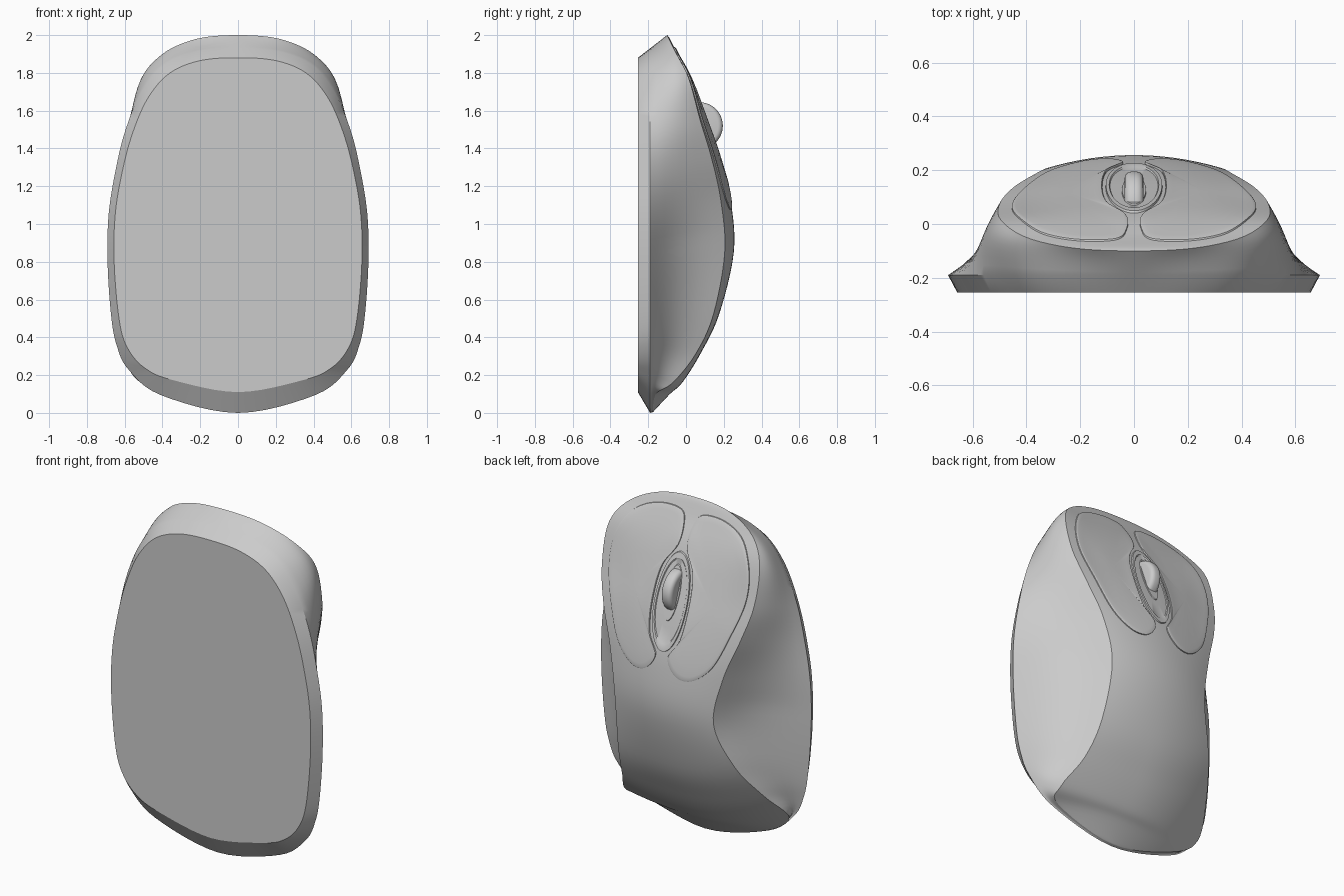
import bpy, bmesh, math
from mathutils import Vector
from mathutils.bvhtree import BVHTree

cube = bpy.data.objects.get("Cube")
if cube:
    bpy.data.objects.remove(cube, do_unlink=True)

grey = bpy.data.materials.new("plain grey")
grey.use_nodes = True
COLOUR = (0.6, 0.6, 0.6, 1)
grey.diffuse_color = COLOUR
grey.node_tree.nodes["Principled BSDF"].inputs["Base Color"].default_value = COLOUR


def finish(bm, name, angle=30):
    """Turn a bmesh into a smooth-shaded object."""
    bmesh.ops.recalc_face_normals(bm, faces=bm.faces)
    mesh = bpy.data.meshes.new(name)
    bm.to_mesh(mesh)
    bm.free()
    mesh.materials.append(grey)
    obj = bpy.data.objects.new(name, mesh)
    bpy.context.collection.objects.link(obj)
    bpy.ops.object.select_all(action='DESELECT')
    obj.select_set(True)
    bpy.context.view_layer.objects.active = obj
    bpy.ops.object.shade_smooth_by_angle(angle=math.radians(angle))
    return obj


def spline(a, b, c, d, u):
    """Catmull-Rom blend of equal-length tuples."""
    return [0.5 * (2 * q + (r - p) * u + (2 * p - 5 * q + 4 * r - s) * u * u
                   + (3 * q - p - 3 * r + s) * u ** 3)
            for p, q, r, s in zip(a, b, c, d)]


# Body stations, nose to tail:
# ridge x, y, z | spine y | rim x, z | base x, z
STATIONS = [
    (0, -.10, 2, -.10, 0, 1.93, 0, 1.88),
    (.22, -.09, 1.98, -.085, .23, 1.91, .2, 1.865),
    (.4, -.05, 1.9, -.045, .4, 1.835, .36, 1.8),
    (.495, .015, 1.77, .025, .515, 1.69, .475, 1.67),
    (.5, .075, 1.55, .11, .595, 1.5, .555, 1.49),
    (.45, .135, 1.35, .18, .645, 1.3, .61, 1.29),
    (.37, .185, 1.12, .237, .685, 1.05, .65, 1.05),
    (.325, .205, .85, .253, .69, .78, .655, .78),
    (.345, .145, .52, .175, .67, .5, .627, .48),
    (.385, .05, .31, .075, .64, .35, .58, .335),
    (.45, -.07, .16, -.02, .58, .23, .49, .235),
    (.4, -.16, .1, -.085, .41, .095, .35, .175),
    (0, -.175, .004, -.175, 0, 0, 0, .11),
]
# The ridge on the right flank sweeps out wider toward the tail
LEAN = {8: (.07, -.015, .07), 9: (.125, -.05, .09), 10: (.125, -.08, .07)}
STATIONS = [s + LEAN.get(k, (0, 0, 0)) for k, s in enumerate(STATIONS)]
BASE_Y, RIM_Y = -.255, -.19
FLANK, TOP, STEPS = 8, 24, 6


def mirrored(station):
    return [-v if i in (0, 4, 6) else v for i, v in enumerate(station)]


def flank(s, ridge, t):
    """Base edge, rim and side wall up to the ridge; full in front, hollow behind."""
    rim = Vector((s[4], RIM_Y, s[5]))
    sag = .045 * math.sin(math.pi * t) * max(-1, min(.75, (t - .4) * 5))
    side = [Vector((s[6], BASE_Y, s[7]))]
    for i in range(FLANK):
        u = i / FLANK
        dip = sag * math.sin(math.pi * u)
        side.append(rim.lerp(ridge, u) - Vector((dip, dip, 0)))
    return side


def section(s, t):
    """Closed cross-section of the body at progress t from nose to tail."""
    rx, ry, rz, spine = s[:4]
    left = Vector((rx, ry, rz))
    right = left + Vector(s[8:])
    top = []
    for i in range(TOP + 1):
        u = 1 - 2 * i / TOP
        edge = left if u > 0 else right
        top.append(Vector((edge.x * u, spine + (edge.y - spine) * u * u,
                           rz + (edge.z - rz) * u * u)))
    far = [Vector((-p.x, p.y, p.z)) for p in reversed(flank(s, right, t))]
    return flank(s, left, t) + top + far


# Body: closed sections lofted from nose to tail
ctrl = [mirrored(STATIONS[1])] + STATIONS + [mirrored(STATIONS[-2])]
spans = len(STATIONS) - 1
bm = bmesh.new()
rows = []
for k in range(spans * STEPS + 1):
    seg = min(k // STEPS, spans - 1)
    s = spline(*ctrl[seg:seg + 4], k / STEPS - seg)
    rows.append([bm.verts.new(p) for p in section(s, k / (spans * STEPS))])
for a, b in zip(rows, rows[1:]):
    n = len(a)
    for i in range(n):
        j = (i + 1) % n
        bm.faces.new((a[i], a[j], b[j], b[i]))
bmesh.ops.remove_doubles(bm, verts=bm.verts, dist=.0005)
bm.normal_update()
tree = BVHTree.FromBMesh(bm)
finish(bm, "mouse_body", 28)


def surface_y(x, z):
    hit = tree.ray_cast(Vector((x, 2, z)), Vector((0, -1, 0)))[0]
    return hit.y if hit else 0


def plate(name, outline, centre, profile):
    """Thin panel hugging the body; profile lists (scale, lift) from the edge in."""
    bm = bmesh.new()
    loops = []
    for scale, lift in profile:
        loop = []
        for x, z in outline:
            px = centre[0] + (x - centre[0]) * scale
            pz = centre[1] + (z - centre[1]) * scale
            loop.append(bm.verts.new((px, surface_y(px, pz) + lift, pz)))
        loops.append(loop)
    n = len(outline)
    for a, b in zip(loops, loops[1:]):
        for i in range(n):
            j = (i + 1) % n
            bm.faces.new((a[i], a[j], b[j], b[i]))
    hub = bm.verts.new((centre[0], surface_y(*centre) + profile[-1][1], centre[1]))
    for i in range(n):
        bm.faces.new((loops[-1][i], loops[-1][(i + 1) % n], hub))
    return finish(bm, name, 35)


def oval(width, height, z, n=48):
    return [(width * math.cos(2 * math.pi * i / n),
             z + height * math.sin(2 * math.pi * i / n)) for i in range(n)]


# Buttons: mirrored panels that wrap around the wheel surround
BUTTON = [(.03, 1.76), (.027, 1.86), (.07, 1.93), (.22, 1.93), (.36, 1.865),
          (.44, 1.73), (.45, 1.56), (.39, 1.36), (.31, 1.18), (.2, 1.085),
          (.1, 1.09), (.04, 1.18), (.1, 1.29), (.118, 1.47), (.1, 1.64)]
count = len(BUTTON)
curve = []
for i in range(count):
    four = [BUTTON[(i + d) % count] for d in (-1, 0, 1, 2)]
    curve += [spline(*four, u / 6) for u in range(6)]
EDGE = [(1, -.004), (.997, .006), (.98, .008), (.93, .008),
        (.8, .006), (.6, .004), (.4, .003), (.2, .003)]
for name, sign in (("left_button", 1), ("right_button", -1)):
    plate(name, [(sign * x, z) for x, z in curve], (sign * .26, 1.5), EDGE)

# Oval surround and the raised slot edge inside it
WHEEL_Z = 1.52
plate("wheel_surround", oval(.106, .265, 1.47), (0, 1.47),
      [(1, -.004), (.985, .008), (.87, .008), (.84, .003), (.5, .003)])
plate("wheel_slot", oval(.046, .15, WHEEL_Z), (0, WHEEL_Z),
      [(1, 0), (.96, .007), (.6, .007)])

# Scroll wheel: rounded disc turning about x
bm = bmesh.new()
bmesh.ops.create_cone(bm, cap_ends=True, segments=48, radius1=.125, radius2=.125, depth=.07)
caps = [e for e in bm.edges if abs(e.verts[0].co.z - e.verts[1].co.z) < .001]
bmesh.ops.bevel(bm, geom=caps, offset=.025, segments=4, profile=.5, affect='EDGES')
wheel = finish(bm, "scroll_wheel", 40)
wheel.rotation_euler = (0, math.pi / 2, 0)
wheel.location = (0, .07, WHEEL_Z)
